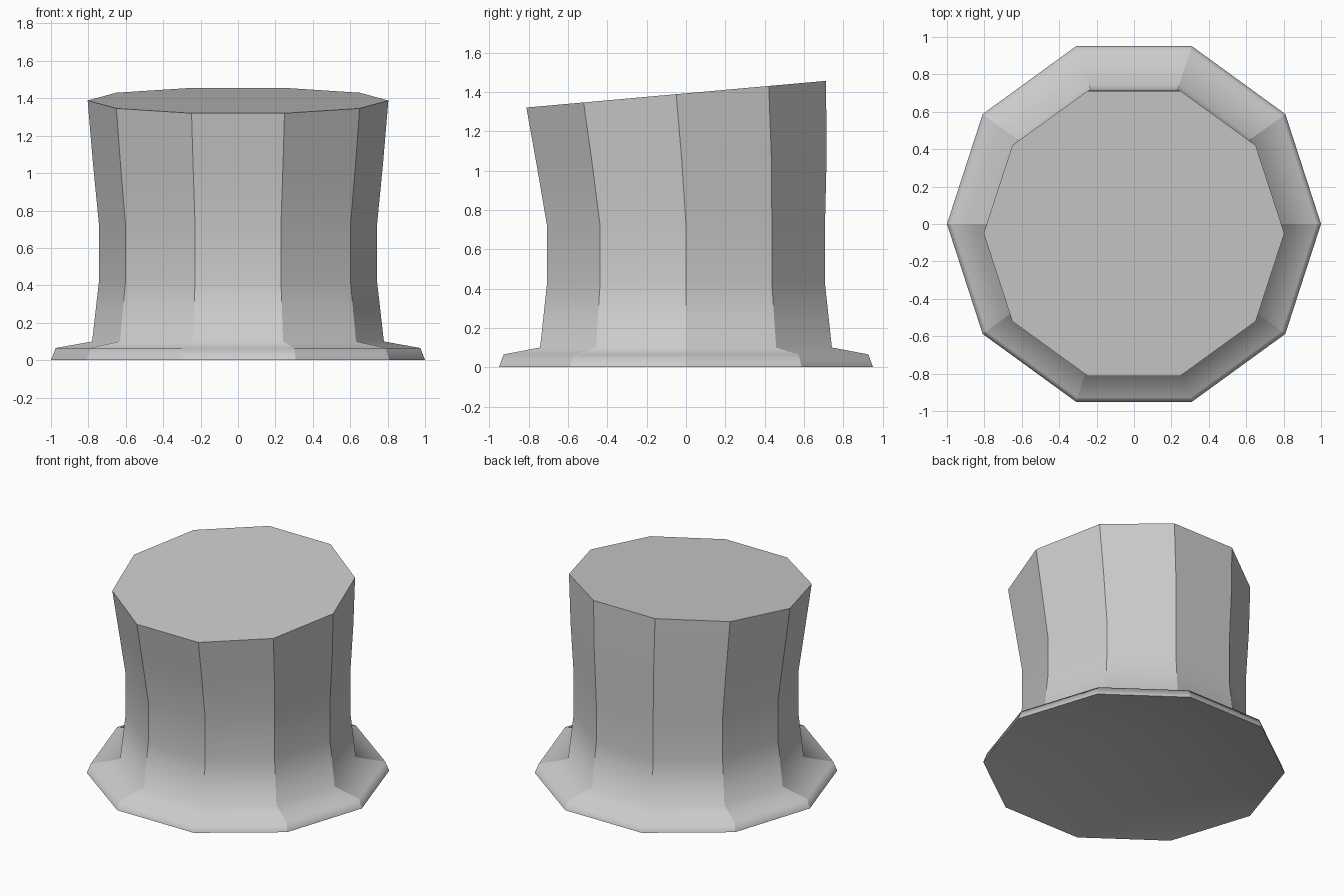
import bpy
import bmesh
from math import cos, sin, tau

cube = bpy.data.objects.get("Cube")
if cube:
    bpy.data.objects.remove(cube)

SIDES = 10
# Rings from brim to crown: radius, height, y shift, tilt (rise per unit of y)
RINGS = [
    (1.0, 0.0, 0.0, 0.0),
    (0.975, 0.065, 0.0, 0.0),
    (0.78, 0.10, 0.0, 0.0),
    (0.743, 0.425, 0.0, 0.0),
    (0.743, 0.72, 0.0, 0.0),
    (0.776, 1.058, -0.022, 0.04),
    (0.804, 1.388, -0.05, 0.089),
]
HOLLOW = 0.21


def make_ring(bm, radius, height, shift, tilt):
    ring = []
    squash = cos(tilt)
    for i in range(SIDES):
        a = tau * i / SIDES
        y = radius * sin(a) * squash
        ring.append(bm.verts.new((radius * cos(a), y + shift, height + tilt * y)))
    return ring


# Material
grey = bpy.data.materials.new("mid grey")
grey.use_nodes = True
colour = (0.6, 0.6, 0.6, 1.0)
grey.diffuse_color = colour
bsdf = next(n for n in grey.node_tree.nodes if n.type == 'BSDF_PRINCIPLED')
bsdf.inputs["Base Color"].default_value = colour

# Hat: ten-sided flared brim and crown with a tilted flat top
bm = bmesh.new()
rings = [make_ring(bm, *r) for r in RINGS]
for low, high in zip(rings, rings[1:]):
    for i in range(SIDES):
        j = (i + 1) % SIDES
        bm.faces.new((low[i], low[j], high[j], high[i]))
bm.faces.new(rings[-1])

# Smooth along the profile, sharp on the corners and both end rims
ring_of = {v: k for k, ring in enumerate(rings) for v in ring}
for edge in bm.edges:
    a, b = (ring_of[v] for v in edge.verts)
    edge.smooth = a == b and 0 < a < len(rings) - 1

# Underside: shallow smooth hollow
apex = bm.verts.new((0, 0, HOLLOW))
for i in range(SIDES):
    bm.faces.new((rings[0][(i + 1) % SIDES], rings[0][i], apex))
for face in bm.faces:
    face.smooth = True

mesh = bpy.data.meshes.new("top_hat")
bm.to_mesh(mesh)
bm.free()
mesh.materials.append(grey)
hat = bpy.data.objects.new("top_hat", mesh)
bpy.context.collection.objects.link(hat)

# Let the larger faces lead the smooth shading
weighted = hat.modifiers.new("weighted_normals", 'WEIGHTED_NORMAL')
weighted.mode = 'FACE_AREA'
weighted.keep_sharp = True
